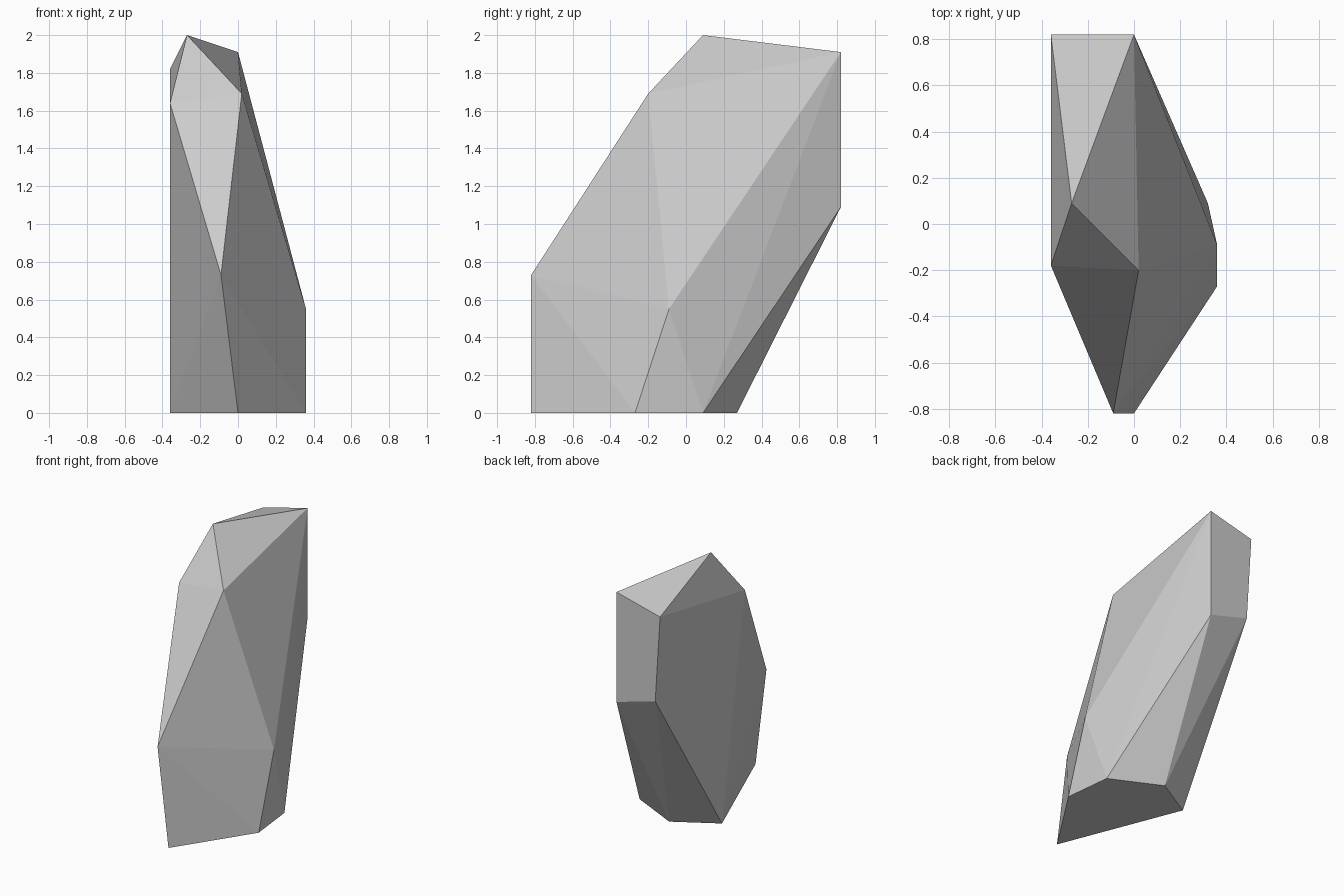
import bpy, bmesh

if "Cube" in bpy.data.objects:
    bpy.data.objects.remove(bpy.data.objects["Cube"])

# Faceted standing stone: convex hull around its corner points
base = [(0, -.82, 0), (.36, -.27, 0), (.32, .09, 0), (-.05, .27, 0), (-.36, .09, 0)]
middle = [(-.09, -.82, .73), (.36, -.09, .55), (0, .82, 1.09), (-.32, .82, 1.18)]
crown = [(-.36, -.18, 1.64), (.02, -.2, 1.69), (-.36, .82, 1.82), (0, .82, 1.91), (-.27, .09, 2)]

bm = bmesh.new()
for p in base + middle + crown:
    bm.verts.new(p)
bmesh.ops.convex_hull(bm, input=bm.verts[:])
bmesh.ops.recalc_face_normals(bm, faces=bm.faces[:])

mesh = bpy.data.meshes.new("rock")
bm.to_mesh(mesh)
bm.free()
bpy.context.collection.objects.link(bpy.data.objects.new("rock", mesh))
